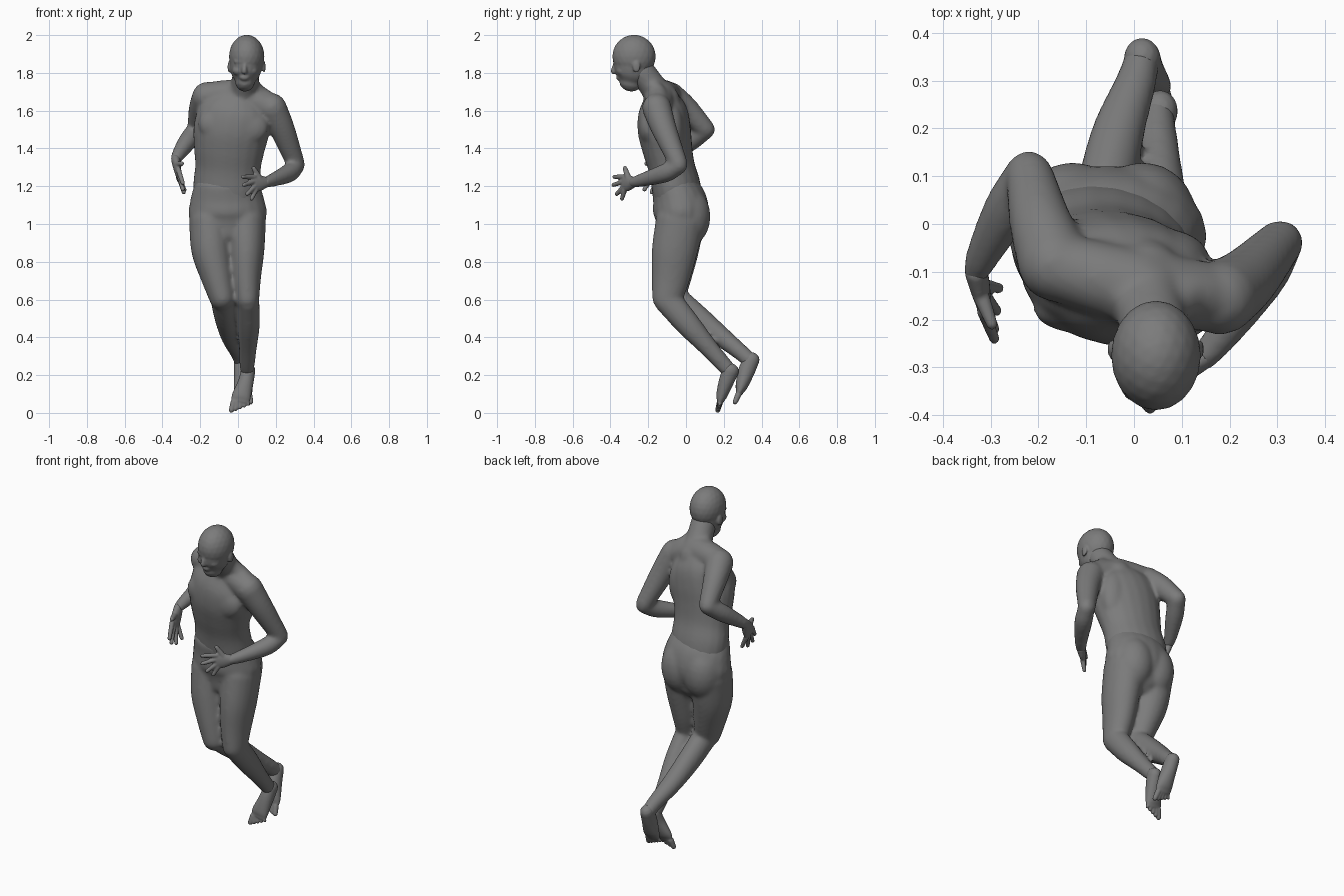
import bpy, bmesh, math
from mathutils import Vector, Matrix

cube = bpy.data.objects.get("Cube")
if cube:
    bpy.data.objects.remove(cube, do_unlink=True)

grey = bpy.data.materials.new("plain grey")
grey.use_nodes = True
grey.diffuse_color = (.2, .2, .2, 1)
grey.node_tree.nodes["Principled BSDF"].inputs["Base Color"].default_value = (.2, .2, .2, 1)

SEGMENTS = 20
STEPS = 5


def catmull(p, q, r, s, t):
    return (q * 2 + (r - p) * t + (p * 2 - q * 5 + r * 4 - s) * t * t
            + (q * 3 - p - r * 3 + s) * t * t * t) / 2


def limb(bm, keys, side=(1, 0, 0)):
    """Rounded tube through keys of (x, y, z, half width, half depth)."""
    keys = [Vector(k if len(k) == 5 else (*k, k[-1])) for k in keys]
    padded = [keys[0] * 2 - keys[1]] + keys + [keys[-1] * 2 - keys[-2]]
    path = [catmull(*padded[i:i + 4], s / STEPS)
            for i in range(len(keys) - 1) for s in range(STEPS)] + [keys[-1]]
    spots = [Vector(k[:3]) for k in path]
    last = len(path) - 1
    rings = []

    def ring(i, scale, slide):
        along = (spots[min(i + 1, last)] - spots[max(i - 1, 0)]).normalized()
        across = Vector(side)
        across = (across - along * across.dot(along)).normalized()
        deep = along.cross(across)
        wide, thick = path[i][3], path[i][4]
        middle = spots[i] + along * slide * min(wide, thick)
        angles = [math.tau * n / SEGMENTS for n in range(SEGMENTS)]
        rings.append([bm.verts.new(middle + across * wide * scale * math.cos(a)
                                   + deep * thick * scale * math.sin(a)) for a in angles])

    cap = [math.radians(d) for d in (75, 50, 25)]
    for a in cap:
        ring(0, math.cos(a), -math.sin(a))
    for i in range(last + 1):
        ring(i, 1, 0)
    for a in reversed(cap):
        ring(last, math.cos(a), math.sin(a))
    for low, high in zip(rings, rings[1:]):
        for n in range(SEGMENTS):
            m = (n + 1) % SEGMENTS
            bm.faces.new((low[n], low[m], high[m], high[n]))
    bm.faces.new(rings[0][::-1])
    bm.faces.new(rings[-1])


def ball(bm, place, size):
    bmesh.ops.create_icosphere(bm, subdivisions=3, radius=1,
                               matrix=Matrix.LocRotScale(Vector(place), None, Vector(size)))


def finish(name, bm, voxel, smoothing):
    """Fuse overlapping volumes into one continuous skin."""
    bmesh.ops.recalc_face_normals(bm, faces=bm.faces)
    mesh = bpy.data.meshes.new(name)
    bm.to_mesh(mesh)
    bm.free()
    mesh.materials.append(grey)
    obj = bpy.data.objects.new(name, mesh)
    bpy.context.collection.objects.link(obj)
    fuse = obj.modifiers.new("fuse", 'REMESH')
    fuse.mode = 'VOXEL'
    fuse.voxel_size = voxel
    fuse.use_smooth_shade = True
    relax = obj.modifiers.new("relax", 'SMOOTH')
    relax.factor = .5
    relax.iterations = smoothing
    view = bpy.context.evaluated_depsgraph_get()
    skin = bpy.data.meshes.new_from_object(obj.evaluated_get(view))
    obj.modifiers.clear()
    obj.data = skin


# Upper body: trunk, shoulder girdle, neck with its slopes, chest and back
body = bmesh.new()
limb(body, [(-.057, -.035, 1.1, .17, .125), (-.058, -.052, 1.2, .181, .128),
            (-.053, -.076, 1.3, .176, .122), (-.047, -.098, 1.4, .19, .131),
            (-.035, -.115, 1.5, .203, .139), (-.01, -.125, 1.6, .19, .127),
            (.01, -.135, 1.68, .12, .085)], side=(1, -.17, 0))
limb(body, [(-.16, -.09, 1.68, .072), (0, -.13, 1.68, .08), (.17, -.155, 1.615, .072)], side=(0, 1, 0))
limb(body, [(.02, -.12, 1.65, .09), (.032, -.17, 1.72, .075, .073), (.045, -.235, 1.81, .07, .07)])
limb(body, [(.065, -.19, 1.755, .035), (.105, -.15, 1.69, .05), (.16, -.15, 1.64, .06)])
limb(body, [(.01, -.18, 1.755, .035), (-.04, -.13, 1.71, .048), (-.12, -.1, 1.69, .06)])
for place in ((-.1, -.18, 1.53), (.05, -.2, 1.51)):
    ball(body, place, (.11, .05, .09))
ball(body, (.065, -.08, 1.49), (.095, .07, .16))

# Arms, each an upper arm and a forearm
limb(body, [(-.165, -.085, 1.675, .078), (-.195, 0, 1.61, .066), (-.218, .1, 1.505, .051)])
limb(body, [(-.22, .105, 1.5, .049), (-.265, .03, 1.44, .05),
            (-.313, -.06, 1.37, .037), (-.33, -.1, 1.34, .028)])
limb(body, [(.18, -.155, 1.615, .078), (.235, -.115, 1.5, .067), (.305, -.04, 1.32, .049)])
limb(body, [(.308, -.038, 1.31, .046), (.27, -.11, 1.27, .05),
            (.19, -.225, 1.235, .037), (.145, -.28, 1.22, .029)])
finish("upper_body", body, .01, 10)

# Lower body: pelvis, seat, thighs and shins
lower = bmesh.new()
limb(lower, [(-.055, -.03, .98, .18, .125), (-.055, -.025, 1.05, .208, .147),
             (-.057, -.035, 1.12, .198, .145), (-.058, -.055, 1.18, .183, .128)])
for x in (-.128, .018):
    ball(lower, (x, .008, 1.04), (.115, .122, .16))
limb(lower, [(-.148, -.03, 1.02, .112, .13), (-.14, -.055, .86, .107, .123),
             (-.11, -.075, .72, .087, .105), (-.083, -.09, .61, .07, .086)])
limb(lower, [(.042, -.03, 1.02, .107, .13), (.045, -.06, .86, .095, .122),
             (.044, -.08, .72, .079, .103), (.05, -.1, .6, .063, .081)])
limb(lower, [(-.083, -.085, .62, .066, .076), (-.063, .05, .51, .063, .07),
             (-.035, .185, .405, .056, .054), (.002, .29, .32, .044, .044),
             (.016, .34, .275, .038, .043)])
limb(lower, [(.053, -.1, .6, .06, .074), (.057, .01, .47, .059, .066),
             (.052, .12, .345, .048, .05), (.048, .205, .25, .04, .043),
             (.05, .235, .22, .035, .039)])
finish("lower_body", lower, .01, 12)

# Head with jaw, brow, nose, cheeks, lips and ears
head = bmesh.new()
ball(head, (.046, -.275, 1.887), (.094, .115, .115))
limb(head, [(.037, -.292, 1.754, .053, .062), (.04, -.285, 1.795, .077, .092),
            (.045, -.277, 1.87, .091, .109)])
limb(head, [(-.01, -.355, 1.86, .012), (.04, -.373, 1.858, .013), (.088, -.352, 1.86, .012)], side=(0, 0, 1))
limb(head, [(.037, -.374, 1.855, .009), (.034, -.383, 1.82, .013), (.034, -.382, 1.807, .015)])
for x in (.002, .074):
    ball(head, (x, -.334, 1.812), (.032, .034, .028))
    ball(head, (x, -.352, 1.838), (.018, .014, .012))
ball(head, (.035, -.348, 1.776), (.028, .023, .019))
ball(head, (.035, -.33, 1.741), (.028, .02, .018))
for x in (-.046, .137):
    ball(head, (x, -.262, 1.832), (.009, .021, .032))
finish("head", head, .006, 4)


def hand(name, wrist, knuckles, across, tips, thumb):
    """Flat palm, four fingers fanned over the knuckles, and a thumb."""
    bm = bmesh.new()
    wrist, knuckles, across = Vector(wrist), Vector(knuckles), Vector(across).normalized()
    middle = wrist.lerp(knuckles, .5)
    limb(bm, [(*wrist, .03, .024), (*middle, .042, .021), (*knuckles, .045, .016)], side=across)
    for n, tip in enumerate(tips):
        root = knuckles + across * (.034 - .023 * n)
        limb(bm, [(*root, .014), (*root.lerp(Vector(tip), .92), .011)], side=across)
    root = middle + across * .02
    limb(bm, [(*root, .018), (*root.lerp(Vector(thumb), .92), .012)], side=(.6, .6, .1))
    finish(name, bm, .005, 2)


hand("right_hand", (-.33, -.1, 1.34), (-.315, -.155, 1.265), (0, -.8, .6),
     [(-.29, -.245, 1.21), (-.29, -.225, 1.175), (-.285, -.185, 1.16), (-.28, -.135, 1.175)],
     (-.295, -.215, 1.32))
hand("left_hand", (.145, -.28, 1.22), (.09, -.325, 1.215), (-.1, 0, 1),
     [(.02, -.385, 1.25), (.025, -.39, 1.205), (.045, -.37, 1.155), (.07, -.34, 1.13)],
     (.08, -.325, 1.3))


def foot(name, keys, big, small):
    """Heel to ball, with five toes spread from the big to the small one."""
    bm = bmesh.new()
    limb(bm, keys)
    ball_of_foot, big, small = Vector(keys[-1][:3]), Vector(big), Vector(small)
    for n in range(5):
        tip = big.lerp(small, n / 4)
        root = ball_of_foot.lerp(tip, .2)
        root.x = tip.x * .75 + ball_of_foot.x * .25
        size = .017 - .0015 * n
        limb(bm, [(*root, size), (*tip, size * .8)])
    finish(name, bm, .005, 2)


foot("right_foot", [(.017, .348, .283, .038, .042), (.021, .32, .22, .042, .044),
                    (.027, .295, .145, .049, .033), (.029, .283, .11, .049, .02)],
     (.068, .26, .058), (-.017, .272, .085))
foot("left_foot", [(.054, .237, .225, .038, .044), (.042, .213, .165, .041, .04),
                   (.02, .19, .095, .05, .03), (.012, .182, .065, .05, .019)],
     (-.035, .168, .014), (.056, .178, .045))
